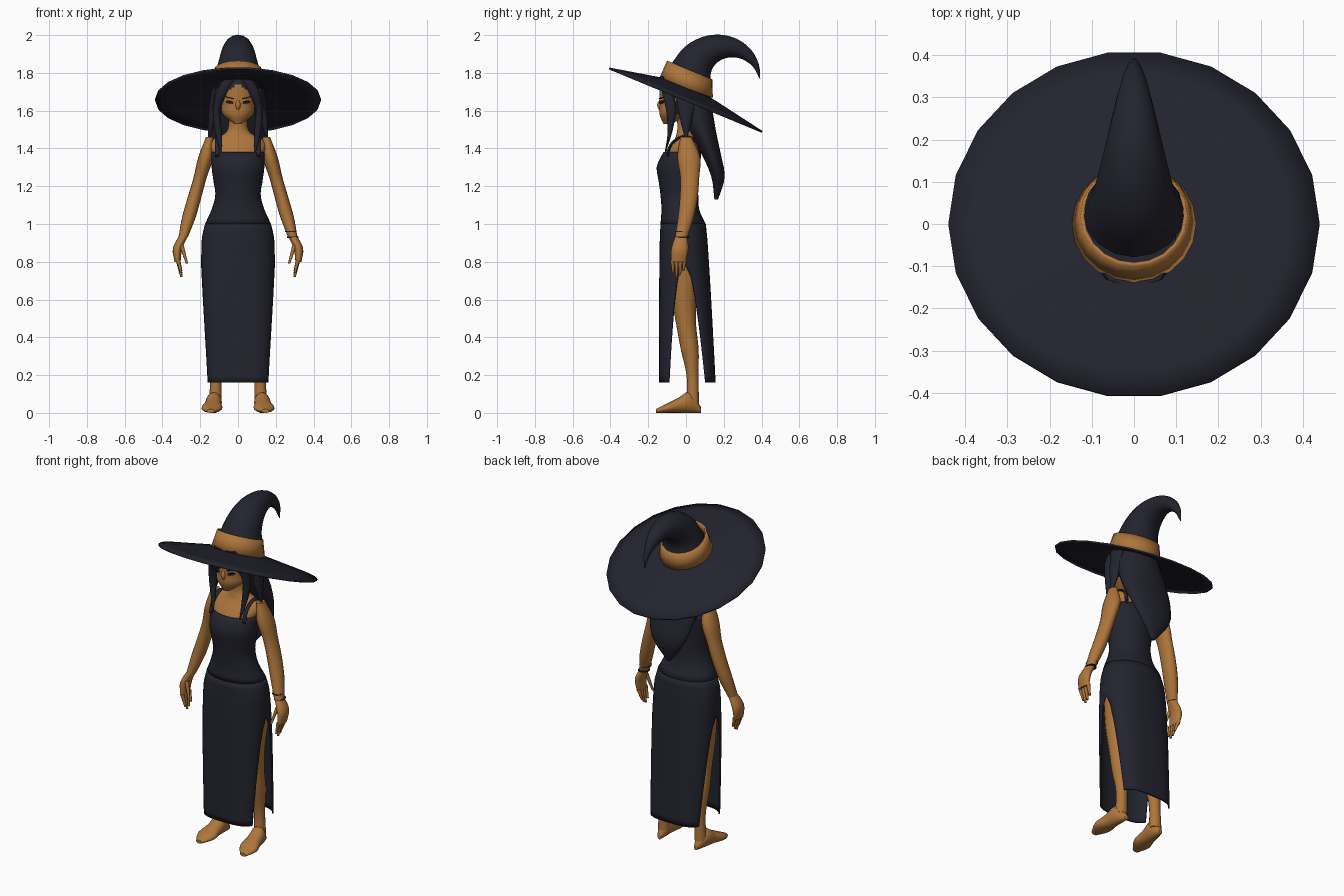
import bpy, bmesh, math

cube = bpy.data.objects.get("Cube")
if cube:
    bpy.data.objects.remove(cube, do_unlink=True)


def material(name, rgb):
    made = bpy.data.materials.new(name)
    made.use_nodes = True
    made.diffuse_color = (*rgb, 1)
    made.node_tree.nodes["Principled BSDF"].inputs["Base Color"].default_value = (*rgb, 1)
    return made


NAVY = material("dark navy cloth", (.017, .017, .028))
TAN = material("warm tan", (.42, .18, .044))
BLACK = material("eye black", (.01, .008, .008))


def sample(values, t):
    """Smooth curve through evenly spaced values; a plain number stays constant."""
    if not isinstance(values, (tuple, list)):
        return values
    last = len(values) - 1
    i = min(int(t * last), last - 1)
    u = t * last - i
    b, c = values[i], values[i + 1]
    a = values[i - 1] if i > 0 else 2 * b - c
    d = values[i + 2] if i + 2 <= last else 2 * c - b
    return b + u / 2 * (c - a + u * (2 * a - 5 * b + 4 * c - d + u * (3 * (b - c) + d - a)))


def loft(name, mat, x=0, y=0, z=0, width=0, depth=None, tilt=0, slit=0, power=1,
         sides=16, rows=14, cap=True, mirror=1, thick=0):
    """Skin of oval rings whose centre, reach, side slit and squareness follow profiles."""
    depth = width if depth is None else depth
    half_count = sides // 2 + 1
    bm = bmesh.new()
    grid = []
    for step in range(rows + 1):
        cx, cy, cz, w, d, lift, gap, p = (
            sample(v, step / rows) for v in (x, y, z, width, depth, tilt, slit, power))
        gap = max(gap, 0)
        ring = []
        for half in range(2):
            for k in range(half_count):
                angle = half * math.pi + gap + (math.pi - 2 * gap) * k / (half_count - 1)
                c, s = (math.copysign(abs(f) ** p, f) for f in (math.cos(angle), math.sin(angle)))
                ring.append(bm.verts.new(((cx + w * c) * mirror, cy + d * s, cz + lift * s)))
        grid.append(ring)
    for lower, upper in zip(grid, grid[1:]):
        for k in range(2 * half_count - 1):
            if k != half_count - 1:
                bm.faces.new((lower[k], lower[k + 1], upper[k + 1], upper[k]))
    if cap:
        for ring in (grid[0], grid[-1]):
            bm.faces.new(ring[:half_count] + ring[half_count + 1:-1])
    bmesh.ops.remove_doubles(bm, verts=bm.verts, dist=.0003)
    bmesh.ops.recalc_face_normals(bm, faces=bm.faces)
    mesh = bpy.data.meshes.new(name)
    bm.to_mesh(mesh)
    bm.free()
    mesh.materials.append(mat)
    ob = bpy.data.objects.new(name, mesh)
    bpy.context.collection.objects.link(ob)
    bpy.ops.object.select_all(action="DESELECT")
    bpy.context.view_layer.objects.active = ob
    ob.select_set(True)
    bpy.ops.object.shade_smooth_by_angle(angle=math.radians(50))
    if thick:
        shell = ob.modifiers.new("thickness", "SOLIDIFY")
        shell.thickness = thick
        shell.offset = -1
    return ob


# Hat: tilted brim and band
loft("hat_brim", NAVY, z=(1.73, 1.66), width=(.1, .44), depth=(.1, .41), tilt=(-.04, -.17),
     sides=22, rows=5, cap=False, thick=.01)
loft("hat_band", TAN, y=(0, .02), z=(1.72, 1.815), width=(.147, .127), depth=(.142, .12), tilt=-.05,
     sides=20, rows=2, cap=False, thick=.01)

# Bent cone: each ring turns further over and shrinks towards the tip
bend = {"y": [], "z": [], "width": [], "depth": [], "tilt": []}
y, z = .03, 1.795
for i in range(8):
    heading = 1.13 - .4 * i
    radius = max(.12 * (1 - i / 7), .002)
    for key, value in (("y", y), ("z", z), ("width", radius),
                       ("depth", radius * math.sin(heading)), ("tilt", -radius * math.cos(heading))):
        bend[key].append(value)
    y += .073 * math.cos(heading)
    z += .073 * math.sin(heading)
loft("hat_cone", NAVY, rows=21, **bend)

# Head: the scalp is coloured as hair by position
head = loft("head", TAN, y=(-.1, -.06, -.04, -.03, -.03, -.02), z=(1.53, 1.78),
            width=(.02, .08, .09, .1, .1, .1), depth=(.02, .08, .1, .11, .11, .11), sides=36, rows=30)
head.data.materials.append(NAVY)
for face in head.data.polygons:
    spot = face.center
    if spot.z > 1.74 - .6 * abs(spot.x) or (spot.y > -.06 and spot.z > 1.58):
        face.material_index = 1
loft("nose", TAN, y=(-.135, -.14, -.135), z=(1.66, 1.6), width=(.005, .014, .006), sides=10, rows=6)

# Long hair tapering behind the back
loft("back_hair", NAVY, y=(.01, .05, .09, .135, .17, .16), z=(1.72, 1.13),
     width=(.12, .14, .155, .14, .1, .01), depth=(.11, .09, .07, .05, .035, .01), sides=20)

# Neck, chest and shoulders
loft("upper_body", TAN, y=(-.03, -.03, -.01, 0, 0, 0, -.01), z=(1.3, 1.36, 1.41, 1.45, 1.48, 1.52, 1.6),
     width=(.13, .13, .15, .13, .07, .05, .05), depth=(.09, .09, .08, .06, .05, .045, .045),
     sides=24, rows=18)

# Dress: fitted bodice, then a squarer skirt with a widening slit on both sides
loft("dress_bodice", NAVY, y=(-.02, -.04, -.04, -.035, -.03, -.015), z=(1.38, 1),
     width=(.14, .14, .13, .12, .14, .175), depth=(.1, .115, .105, .1, .1, .12),
     sides=32, cap=False, thick=.008)
drops = [i / 12 for i in range(13)]
loft("dress_skirt", NAVY, y=(-.015, .007), z=(1, .16),
     width=[.175 + .02 * math.sin(math.pi * t ** .5) for t in drops],
     depth=[.12 + .03 * t ** .7 for t in drops],
     slit=[.6 * max(t - .25, 0) ** .5 for t in drops],
     power=[1 - .4 * t ** .5 for t in drops],
     sides=32, rows=24, cap=False, thick=.008)

# Paired parts
for label, side in (("left", 1), ("right", -1)):
    def part(name, mat, **profiles):
        return loft(f"{label}_{name}", mat, mirror=side, **profiles)

    # Eyes and brows are thin plates turned along the face
    for name, width, height, level, slant in (("eye", .021, .008, 1.645, -.15),
                                              ("brow", .026, .003, 1.668, -.2)):
        plate = loft(f"{label}_{name}", BLACK, y=(-.004, .004), width=width, depth=0, tilt=height,
                     sides=10, rows=1)
        plate.location = (side * .045, -.129, level)
        plate.rotation_euler = (0, side * slant, side * .55)

    # Hair framing the face
    part("front_lock", NAVY, x=(.03, .08, .11, .11, .1, .09), y=(-.12, -.1, -.08, -.08, -.09, -.11),
         z=(1.78, 1.38), width=(.04, .035, .02, .02, .015, .003),
         depth=(.02, .03, .03, .02, .01, .003), sides=10)
    part("side_lock", NAVY, x=(.11, .155), z=(1.72, 1.45), width=(.03, .025, .005),
         depth=(.06, .04, .006), sides=10)
    part("dress_strap", NAVY, x=.11, y=(-.1, -.08, -.03, .02, .06, .07),
         z=(1.36, 1.42, 1.46, 1.46, 1.43, 1.37), width=.012, depth=(.007, 0, -.007), tilt=-.007, sides=8)

    # Arm and hand
    part("arm", TAN, x=(.15, .17, .2, .23, .26, .29), y=(0, .015, .02, .015, 0, -.025), z=(1.46, .93),
         width=(.02, .04, .035, .036, .036, .025), depth=(.03, .06, .05, .047, .042, .033), rows=20)
    part("palm", TAN, x=(.287, .32, .32), y=(-.025, -.04), z=(.94, .8),
         width=(.024, .025, .016), depth=(.03, .045, .04), rows=8)
    for i, length in enumerate((.07, .09, .08, .06)):
        root = .022 * i - .072
        part(f"finger_{i + 1}", TAN, x=(.318, .3), y=(root, root * .8 - .01), z=(.81, .81 - length),
             width=(.012, .006), sides=8, rows=4)
    part("thumb", TAN, x=(.3, .27), y=(-.055, -.075), z=(.89, .79), width=(.012, .006), sides=8, rows=4)

    # Leg and bare foot
    part("leg", TAN, x=(.1, .12), y=(0, 0, -.01, 0, .02, .035, .035), z=(.9, .05),
         width=(.09, .085, .068, .053, .047, .031, .034), rows=20)
    sole_to_top = (.015, .055, .04, .025, .01)
    part("foot", TAN, x=(.12, .145), y=(.08, -.16), z=sole_to_top, tilt=sole_to_top,
         width=(.012, .04, .045, .055, .02), depth=0, rows=12)

# Thin wristbands on the left arm
for name, level, out in (("lower", .93, .29), ("upper", .96, .28)):
    loft(f"{name}_wristband", NAVY, x=out, y=-.02, z=(level - .003, level + .003),
         width=.03, depth=.038, rows=1)
